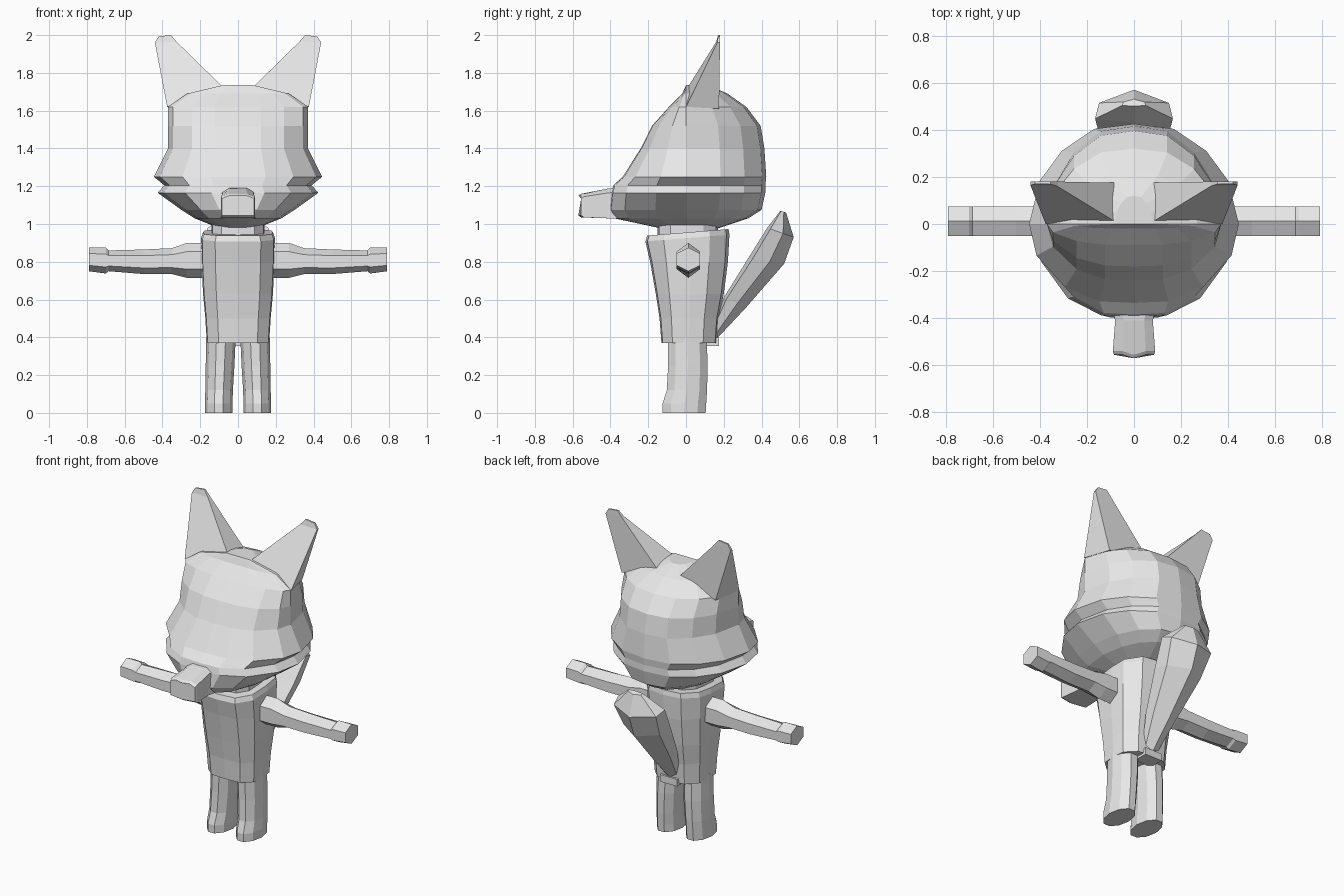
import bpy, bmesh
from math import sin, cos, tau

cube = bpy.data.objects.get("Cube")
if cube:
    bpy.data.objects.remove(cube, do_unlink=True)

grey = bpy.data.materials.new("plain_grey")
grey.use_nodes = True
grey.diffuse_color = (0.8, 0.8, 0.8, 1)
grey.node_tree.nodes["Principled BSDF"].inputs["Base Color"].default_value = (0.8, 0.8, 0.8, 1)


def loft(name, rings, mirrored=False):
    """Skin a list of equal-length point rings, cap both ends, shade flat."""
    bm = bmesh.new()
    loops = [[bm.verts.new(p) for p in ring] for ring in rings]
    for a, b in zip(loops, loops[1:]):
        n = len(a)
        for i in range(n):
            j = (i + 1) % n
            bm.faces.new((a[i], a[j], b[j], b[i]))
    bm.faces.new(loops[0])
    bm.faces.new(loops[-1])
    bmesh.ops.recalc_face_normals(bm, faces=bm.faces)
    mesh = bpy.data.meshes.new(name)
    bm.to_mesh(mesh)
    bm.free()
    mesh.materials.append(grey)
    obj = bpy.data.objects.new(name, mesh)
    bpy.context.collection.objects.link(obj)
    if mirrored:
        obj.modifiers.new("mirror", 'MIRROR')
    return obj


def both_sides(half):
    """Close a half outline, given from front centre to back centre."""
    return half + [(-x, y) for x, y in half[-2:0:-1]]


def section(outline, z, width, front, back, tilt=0):
    """Horizontal ring scaled separately to the side, front and back."""
    pts = []
    for x, y in outline:
        py = y * (back if y > 0 else -front)
        pts.append((x * width, py, z + tilt * py))
    return pts


# Head: broad sloping face, pointed cheeks with a groove underneath
skull = both_sides([(0, -1), (.33, -.98), (.66, -.8), (.93, -.4), (1, 0),
                    (.9, .43), (.69, .73), (.38, .95), (0, 1)])
head_levels = [
    (.97, .08, -.10, .15), (1.03, .23, -.38, .33), (1.075, .30, -.405, .40),
    (1.165, .425, -.395, .42), (1.205, .39, -.385, .42), (1.25, .445, -.335, .425),
    (1.40, .37, -.24, .415), (1.52, .37, -.18, .395), (1.62, .37, -.09, .32),
    (1.69, .27, -.02, .22), (1.735, .08, .0, .12)]
loft("head", [section(skull, *lv) for lv in head_levels])

# Ears: tapering wedges with a flat back and clipped tip
loft("ears", [
    [(.375, 0, 1.62), (.08, .01, 1.725), (.08, .175, 1.70), (.33, .175, 1.61)],
    [(.44, .165, 1.96), (.325, .16, 1.965), (.325, .18, 1.965), (.44, .18, 1.96)],
    [(.42, .17, 1.993), (.355, .17, 2), (.355, .18, 2), (.42, .18, 1.993)],
], mirrored=True)


# Snout: six-sided block, bevelled along the top
def snout_ring(y, w, low, shoulder, top, bulge):
    return [(-w, y, low), (0, y - bulge, low), (w, y, low), (w, y, shoulder),
            (w * .55, y, top), (0, y - bulge, top), (-w * .55, y, top), (-w, y, shoulder)]


loft("snout", [snout_ring(-.33, .10, 1.03, 1.17, 1.195, 0),
               snout_ring(-.41, .08, 1.03, 1.165, 1.188, 0),
               snout_ring(-.54, .09, 1.035, 1.145, 1.16, .015),
               snout_ring(-.555, .085, 1.045, 1.135, 1.15, .015)])

# Torso and neck
chest = both_sides([(0, -1), (.62, -.95), (.97, -.55), (1, .1),
                    (.95, .55), (.58, .93), (0, 1)])
torso_levels = [
    (.37, .165, -.13, .165), (.50, .173, -.14, .175), (.63, .185, -.16, .20),
    (.80, .193, -.19, .222), (.925, .195, -.215, .23), (.955, .185, -.205, .225)]
loft("torso", [section(chest, *lv, tilt=.08 * (lv[0] > .9)) for lv in torso_levels])
loft("neck", [section(chest, z, .14, -.15, .17) for z in (.92, .995)])


# Legs: ten-sided columns with slightly longer feet
def leg_ring(z, x, w, front, back):
    mid, reach = (front + back) / 2, (back - front) / 2
    return [(x + w * cos(tau * i / 10), mid + reach * sin(tau * i / 10), z)
            for i in range(10)]


loft("legs", [leg_ring(0, .102, .073, -.13, .11), leg_ring(.05, .102, .073, -.13, .113),
              leg_ring(.12, .100, .073, -.107, .117), leg_ring(.25, .095, .076, -.10, .12),
              leg_ring(.40, .090, .078, -.10, .115)], mirrored=True)


# Arms: outstretched hexagonal bars, thicker at the shoulder and hand
def arm_ring(x, low, high):
    h = high - low
    return [(x, .012, high), (x, .075, high - h * .25), (x, .075, low + h * .25),
            (x, .012, low), (x, -.05, low + h * .25), (x, -.05, high - h * .25)]


loft("arms", [arm_ring(*a) for a in (
    (.15, .715, .90), (.27, .715, .90), (.35, .735, .872), (.50, .735, .865),
    (.685, .75, .86), (.70, .738, .875), (.79, .75, .875))], mirrored=True)


# Tail: upright brush with a ridge along its back
def tail_ring(w, inner, outer):
    def across(x, t):
        return (x, inner[0] + (outer[0] - inner[0]) * t, inner[1] + (outer[1] - inner[1]) * t)
    return [across(0, 0), across(w, .12), across(w * .9, .6), across(0, 1),
            across(-w * .9, .6), across(-w, .12)]


loft("tail", [tail_ring(.05, (.13, .43), (.17, .40)),
              tail_ring(.09, (.20, .61), (.32, .56)),
              tail_ring(.14, (.33, .82), (.52, .79)),
              tail_ring(.165, (.43, .98), (.57, .93)),
              tail_ring(.05, (.50, 1.07), (.53, 1.06))])
loft("tail_root", [[(-.06, y, .355), (.06, y, .355), (.06, y, .40), (-.06, y, .40)]
                   for y in (.08, .175)])
